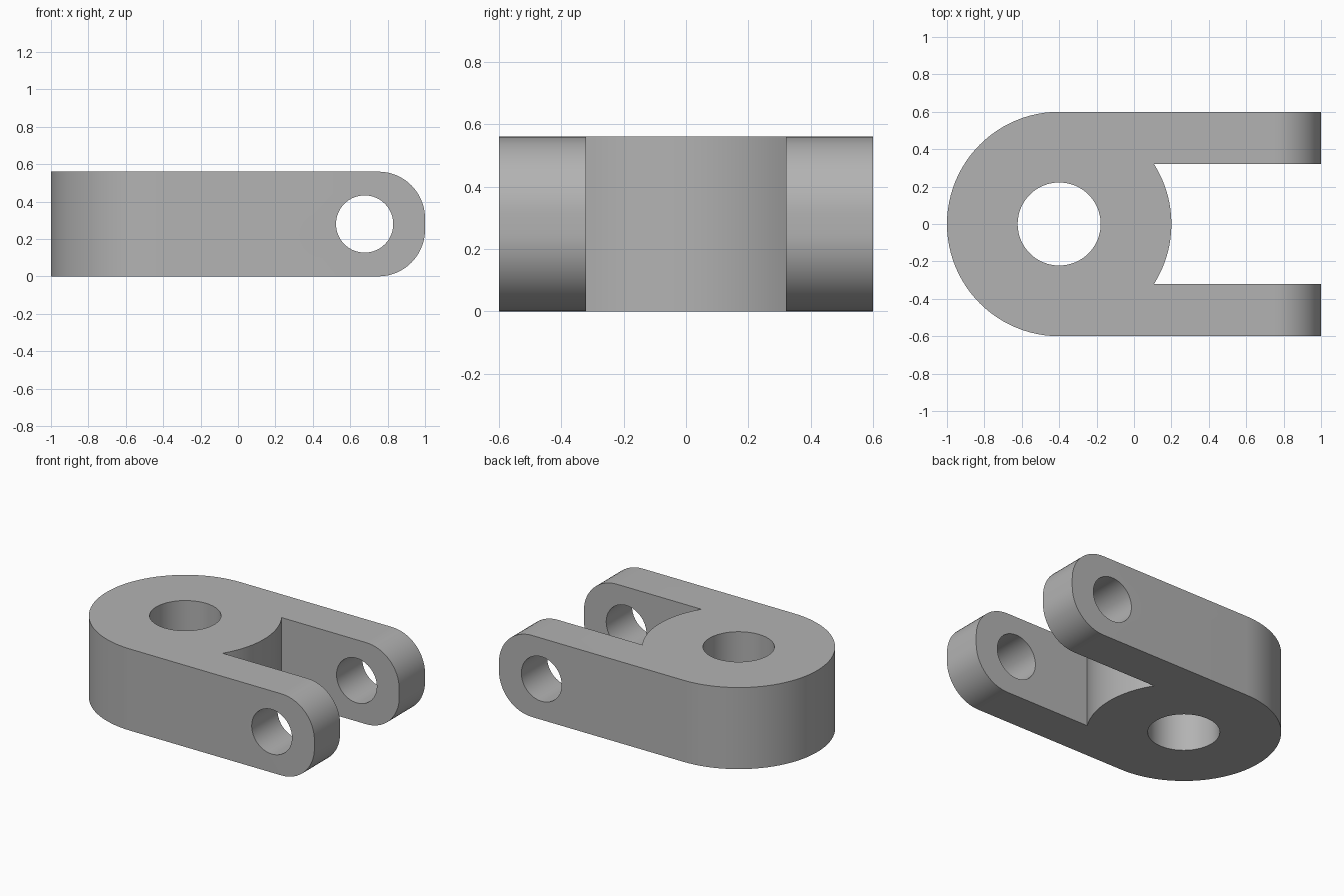
import bpy, bmesh
from math import sin, cos, asin, pi, radians
from mathutils import Matrix

cube = bpy.data.objects.get("Cube")
if cube:
    bpy.data.objects.remove(cube, do_unlink=True)

HEIGHT, RADIUS, SLOT, BOSS_X = 0.56, 0.6, 0.32, -0.4

steel = bpy.data.materials.new("plain_grey")
steel.use_nodes = True
grey = (0.45, 0.45, 0.45, 1)
steel.diffuse_color = grey
steel.node_tree.nodes["Principled BSDF"].inputs["Base Color"].default_value = grey


def make_object(name, bm):
    mesh = bpy.data.meshes.new(name)
    bm.to_mesh(mesh)
    bm.free()
    mesh.materials.append(steel)
    obj = bpy.data.objects.new(name, mesh)
    bpy.context.collection.objects.link(obj)
    return obj


def arc(start, end, steps):
    angles = [start + (end - start) * i / steps for i in range(steps + 1)]
    return [(BOSS_X + RADIUS * cos(a), RADIUS * sin(a)) for a in angles]


def drill(target, name, radius, matrix):
    """Cut a round hole through the target."""
    bm = bmesh.new()
    bmesh.ops.create_cone(bm, cap_ends=True, segments=64, radius1=radius,
                          radius2=radius, depth=2, matrix=matrix)
    cutter = make_object(name, bm)
    cutter.hide_render = True
    cutter.hide_set(True)
    cut = target.modifiers.new(name, 'BOOLEAN')
    cut.operation = 'DIFFERENCE'
    cut.solver = 'EXACT'
    cut.object = cutter
    return cutter


# Plan outline: round back, two straight arms and a rounded slot floor
slot_angle = asin(SLOT / RADIUS)
outline = [(1, SLOT), (1, RADIUS)] + arc(pi / 2, 3 * pi / 2, 48)
outline += [(1, -RADIUS), (1, -SLOT)] + arc(-slot_angle, slot_angle, 18)

bm = bmesh.new()
base = bm.faces.new([bm.verts.new((x, y, 0)) for x, y in outline])
top = bmesh.ops.extrude_face_region(bm, geom=[base])["geom"]
bmesh.ops.translate(bm, vec=(0, 0, HEIGHT),
                    verts=[v for v in top if isinstance(v, bmesh.types.BMVert)])
bmesh.ops.recalc_face_normals(bm, faces=bm.faces)

# Rounded arm tips
tips = [e for e in bm.edges
        if all(v.co.x > 0.99 for v in e.verts)
        and abs(e.verts[0].co.z - e.verts[1].co.z) < 0.01]
bmesh.ops.bevel(bm, geom=tips, offset=0.25, segments=16, profile=0.5,
                affect='EDGES')
clevis = make_object("clevis_body", bm)

# Vertical boss hole and cross pin hole
cutters = [
    drill(clevis, "boss_hole_cutter", 0.222, Matrix.Translation((BOSS_X, 0, HEIGHT / 2))),
    drill(clevis, "pin_hole_cutter", 0.153,
          Matrix.Translation((0.677, 0, HEIGHT / 2)) @ Matrix.Rotation(pi / 2, 4, 'X')),
]

bpy.ops.object.select_all(action='DESELECT')
clevis.select_set(True)
bpy.context.view_layer.objects.active = clevis
for modifier in list(clevis.modifiers):
    bpy.ops.object.modifier_apply(modifier=modifier.name)
for cutter in cutters:
    bpy.data.objects.remove(cutter, do_unlink=True)
bpy.ops.object.shade_smooth_by_angle(angle=radians(30))
